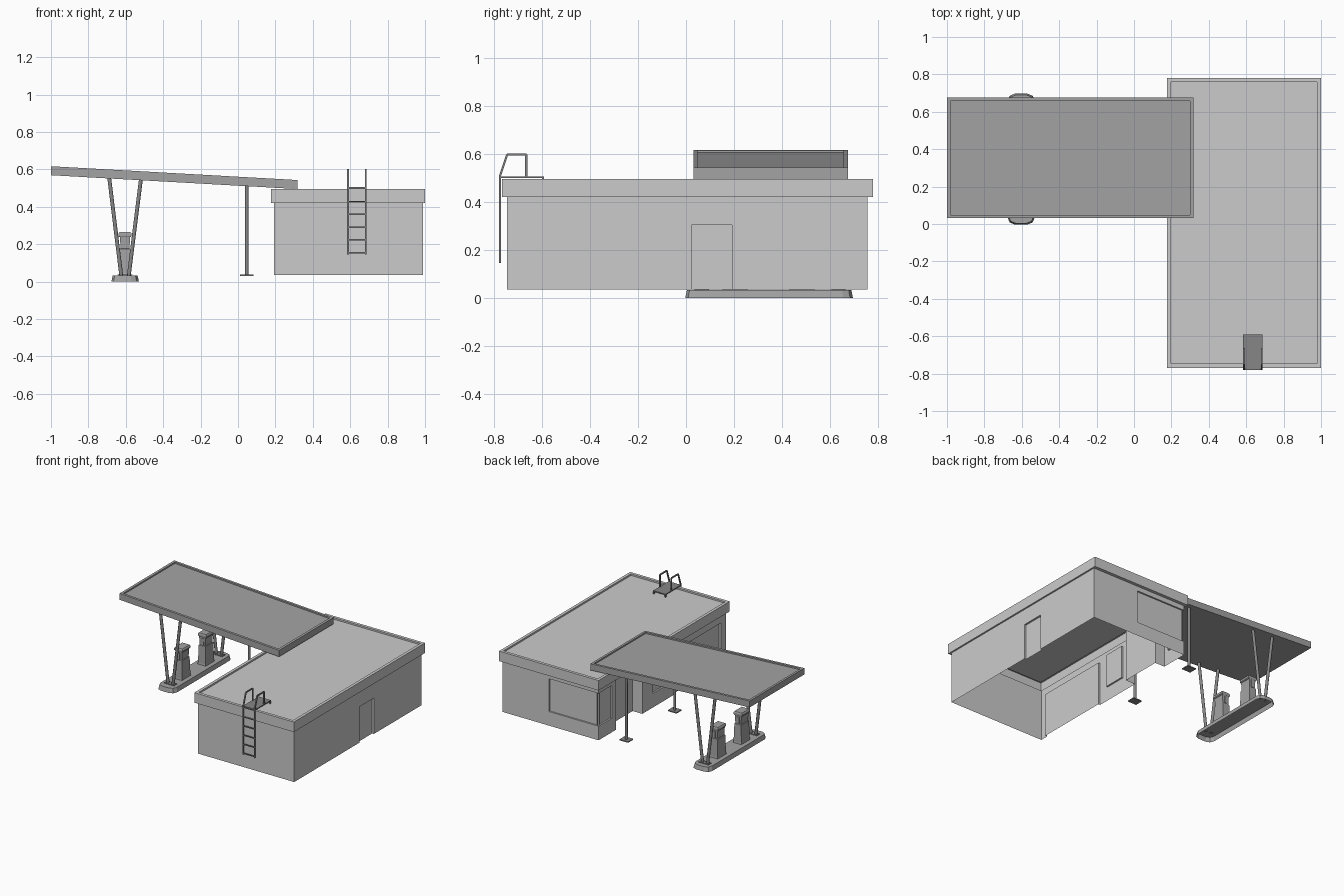
import bpy, bmesh, math
from mathutils import Vector

if "Cube" in bpy.data.objects:
    bpy.data.objects.remove(bpy.data.objects["Cube"])


def finish(bm, name, smooth=False):
    bmesh.ops.remove_doubles(bm, verts=bm.verts, dist=1e-5)
    bmesh.ops.recalc_face_normals(bm, faces=bm.faces)
    me = bpy.data.meshes.new(name)
    bm.to_mesh(me)
    bm.free()
    ob = bpy.data.objects.new(name, me)
    bpy.context.collection.objects.link(ob)
    if smooth:
        for p in me.polygons:
            p.use_smooth = len(p.vertices) == 4
    return ob


def outline(x0, x1, y0, y1, z, r=0, seg=3):
    """Rectangle ring, with rounded corners when r > 0."""
    if not r:
        return [(x0, y0, z), (x1, y0, z), (x1, y1, z), (x0, y1, z)]
    pts = []
    for k, (cx, cy) in enumerate([(x1 - r, y1 - r), (x0 + r, y1 - r), (x0 + r, y0 + r), (x1 - r, y0 + r)]):
        for i in range(seg + 1):
            a = math.pi / 2 * (k + i / seg)
            pts.append((cx + r * math.cos(a), cy + r * math.sin(a), z))
    return pts


def add_loft(bm, rings, cap0=True, cap1=True):
    vs = [[bm.verts.new(p) for p in ring] for ring in rings]
    n = len(vs[0])
    for a, b in zip(vs, vs[1:]):
        for i in range(n):
            bm.faces.new((a[i], a[(i + 1) % n], b[(i + 1) % n], b[i]))
    if cap0:
        bm.faces.new(vs[0][::-1])
    if cap1:
        bm.faces.new(vs[-1])


def loft(name, rings, cap0=True, cap1=True):
    bm = bmesh.new()
    add_loft(bm, rings, cap0, cap1)
    return finish(bm, name)


def box(name, x0, x1, y0, y1, z0, z1):
    return loft(name, [outline(x0, x1, y0, y1, z0), outline(x0, x1, y0, y1, z1)])


def bars(name, paths, r, sides=8):
    """Round or square bars along straight segments."""
    bm = bmesh.new()
    for path in paths:
        for p, q in zip(path, path[1:]):
            p, q = Vector(p), Vector(q)
            rot = (q - p).to_track_quat('Z', 'Y')
            circ = [rot @ Vector((r * math.cos(t), r * math.sin(t), 0)) for t in
                    [2 * math.pi * (i + .5) / sides for i in range(sides)]]
            add_loft(bm, [[p + c for c in circ], [q + c for c in circ]])
    return finish(bm, name, sides > 4)


def wall(name, start, end, inward, openings):
    """Single-skin wall with recessed panels: (s0, s1, z0, z1, depth)."""
    start, end, inward = Vector(start), Vector(end), Vector(inward)
    length = (end - start).length
    d = (end - start) / length
    bm = bmesh.new()

    def quad(*pts):
        bm.faces.new([bm.verts.new(start + d * s + inward * k + Vector((0, 0, z))) for s, z, k in pts])

    ss = sorted({0, length, *[v for o in openings for v in o[:2]]})
    zs = sorted({Z0, Z1, *[v for o in openings for v in o[2:4]]})
    for s0, s1 in zip(ss, ss[1:]):
        for z0, z1 in zip(zs, zs[1:]):
            s, z = (s0 + s1) / 2, (z0 + z1) / 2
            if not any(o[0] < s < o[1] and o[2] < z < o[3] for o in openings):
                quad((s0, z0, 0), (s1, z0, 0), (s1, z1, 0), (s0, z1, 0))
    for s0, s1, z0, z1, k in openings:
        quad((s0, z0, k), (s1, z0, k), (s1, z1, k), (s0, z1, k))
        quad((s0, z1, 0), (s1, z1, 0), (s1, z1, k), (s0, z1, k))
        if z0 > Z0:
            quad((s0, z0, 0), (s1, z0, 0), (s1, z0, k), (s0, z0, k))
        for s in (s0, s1):
            if 1e-4 < s < length - 1e-4:
                quad((s, z0, 0), (s, z1, 0), (s, z1, k), (s, z0, k))
    return finish(bm, name)


# Building walls
Z0, Z1 = 0.035, 0.42
X0, X1, Y0, Y1 = 0.193, 0.988, -0.747, 0.757
L = Y1 - Y0
wall("front_wall", (X0, Y0, 0), (X1, Y0, 0), (0, 1, 0), [])
wall("right_wall", (X1, Y0, 0), (X1, Y1, 0), (-1, 0, 0), [(0.022 - Y0, 0.193 - Y0, Z0, 0.303, 0.014)])
wall("back_wall", (X0, Y1, 0), (X1, Y1, 0), (0, -1, 0), [(0, 0.41, 0.14, 0.385, 0.012)])
wall("left_wall", (X0, Y0, 0), (X0, Y1, 0), (1, 0, 0), [
    (0.06, 0.62, Z0, 0.36, 0.015),                 # garage door
    (0.70, 0.86, 0.14, 0.385, 0.012),              # window
    (0.24 - Y0, 0.55 - Y0, Z0, Z1, 0.08),          # entrance recess
    (0.60 - Y0, L, 0.14, 0.385, 0.012)])           # corner window

# Roof with overhanging fascia and raised rim
FX0, FX1, FY0, FY1 = 0.177, 1.0, -0.769, 0.78
w = 0.022
loft("building_roof", [outline(X0, X1, Y0, Y1, Z1), outline(FX0, FX1, FY0, FY1, Z1),
                       outline(FX0, FX1, FY0, FY1, 0.495),
                       outline(FX0 + w, FX1 - w, FY0 + w, FY1 - w, 0.495),
                       outline(FX0 + w, FX1 - w, FY0 + w, FY1 - w, 0.483)], cap0=False)

# Sloped canopy
CX0, CX1, CY0, CY1 = -1.0, 0.318, 0.031, 0.676
c = 0.018
canopy = loft("canopy", [outline(CX0, CX1, CY0, CY1, 0.495), outline(CX0, CX1, CY0, CY1, 0.543),
                         outline(CX0 + c, CX1 - c, CY0 + c, CY1 - c, 0.543),
                         outline(CX0 + c, CX1 - c, CY0 + c, CY1 - c, 0.533)])
for v in canopy.data.vertices:
    v.co.z += (CX1 - v.co.x) * 0.056

# Canopy supports
PX = -0.604
for i, y in enumerate((0.066, 0.637)):
    bars(f"v_support_{i}", [[(PX + s * 0.02, y, 0.03), (PX + s * 0.085, y, 0.553 - s * 0.005)] for s in (-1, 1)], 0.011)
    box(f"v_support_foot_{i}", PX - 0.04, PX + 0.04, y - 0.018, y + 0.018, 0.034, 0.039)
    bars(f"canopy_post_{i}", [[(0.047, y, 0.03), (0.047, y, 0.515)]], 0.01)
    box(f"post_foot_{i}", 0.012, 0.083, y - 0.03, y + 0.03, 0.03, 0.038)

# Pump island, open underneath
IX0, IX1, IY0, IY1 = -0.677, -0.53, -0.003, 0.697
loft("pump_island", [outline(IX0, IX1, IY0, IY1, 0, 0.04, 2),
                     outline(IX0 + .007, IX1 - .007, IY0 + .007, IY1 - .007, 0.033, 0.038, 2)], cap0=False)

# Fuel pumps
for i, y in enumerate((0.205, 0.485)):
    def ring(hx, hy, z):
        return outline(PX - hx, PX + hx, y - hy, y + hy, z)
    loft(f"pump_body_{i}", [ring(.034, .052, .033), ring(.032, .050, .045), ring(.028, .046, .175),
                            ring(.024, .040, .178), ring(.027, .043, .238)])
    loft(f"pump_head_{i}", [ring(.030, .044, .238), ring(.035, .047, .244), ring(.035, .047, .256), ring(.030, .043, .264)])
    for s in (-1, 1):
        yy = sorted((y + s * .04, y + s * .047))
        box(f"pump_nozzle_{i}_{s}", PX - .01, PX + .01, yy[0], yy[1], .178, .23)

# Roof ladder with handrails and landing
LX = (0.588, 0.682)
bars("ladder_rails", [[(x, -0.777, 0.145), (x, -0.777, 0.508), (x, -0.747, 0.598), (x, -0.667, 0.598), (x, -0.667, 0.505)]
                      for x in LX], 0.006, 4)
bars("ladder_rungs", [[(LX[0], -0.777, z), (LX[1], -0.777, z)] for z in (.155, .223, .291, .36, .428, .5)], 0.005, 4)
box("ladder_landing", LX[0] - .004, LX[1] + .004, -0.775, -0.592, 0.5, 0.507)
bars("landing_legs", [[(x, -0.597, 0.482), (x, -0.597, 0.503)] for x in LX], 0.006, 4)

# Grey tones by part
mats = {}
for n, g in (("light", 0.55), ("mid", 0.37), ("dark", 0.24)):
    mats[n] = bpy.data.materials.new(n + "_grey")
    mats[n].diffuse_color = (g, g, g, 1)
for ob in bpy.data.objects:
    n = ob.name
    tone = "light" if "wall" in n or "roof" in n else "mid" if n == "canopy" or n == "pump_island" or "pump_" in n else "dark"
    ob.data.materials.append(mats[tone])

for m in bpy.data.materials:
    if m.users and not m.is_grease_pencil:
        m.use_nodes = True
        m.node_tree.nodes["Principled BSDF"].inputs["Base Color"].default_value = m.diffuse_color
